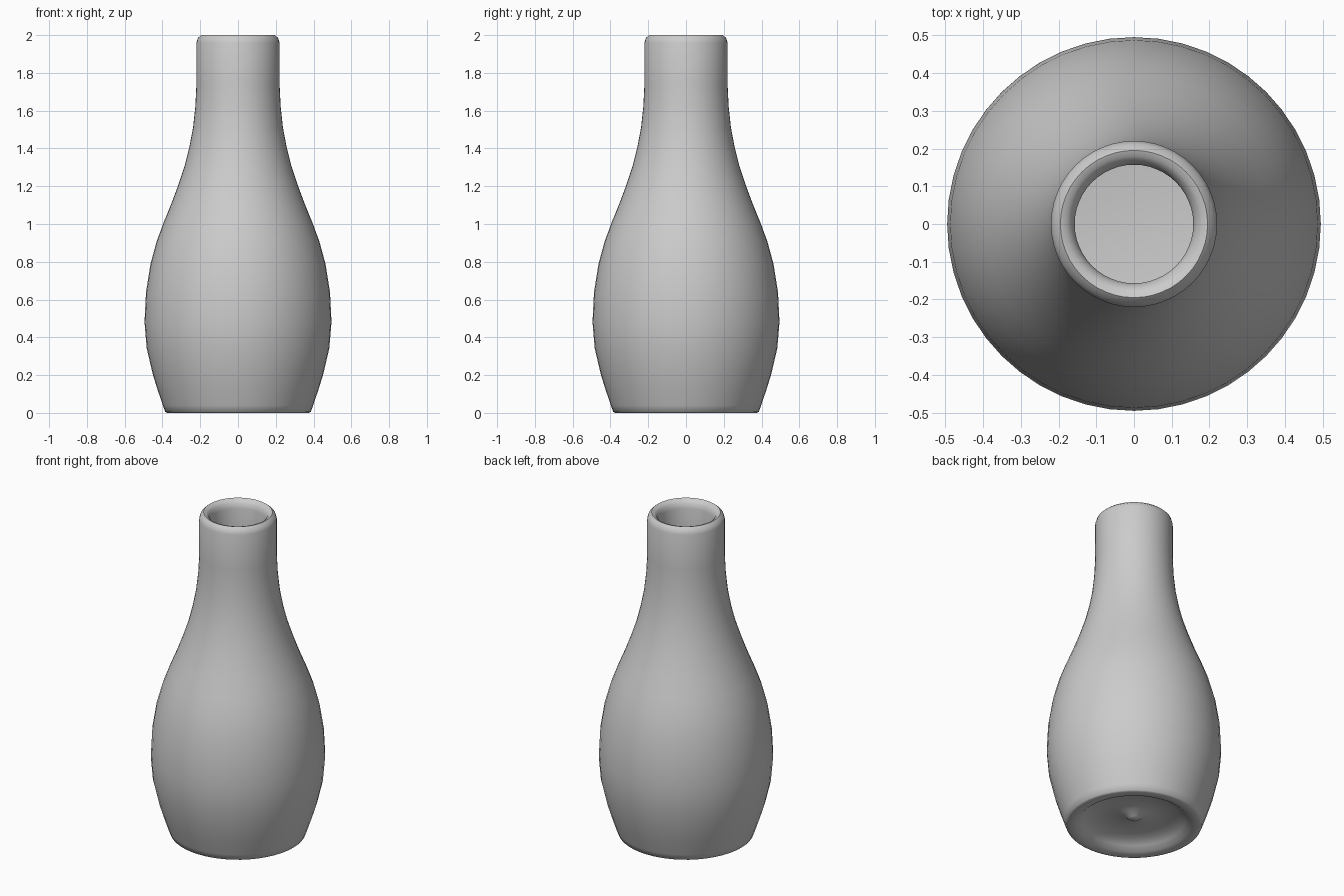
import bpy, bmesh, math

if "Cube" in bpy.data.objects:
    bpy.data.objects.remove(bpy.data.objects["Cube"])

SEGMENTS = 48

# Outer silhouette (radius, height), from foot to just below the lip
outer = [(0.385, 0.005), (0.398, 0.04), (0.425, 0.12), (0.45, 0.2), (0.483, 0.34),
         (0.495, 0.48), (0.487, 0.64), (0.463, 0.79), (0.43, 0.91), (0.393, 1.01),
         (0.352, 1.11), (0.315, 1.21), (0.282, 1.31), (0.257, 1.41), (0.238, 1.51),
         (0.226, 1.62), (0.22, 1.74), (0.22, 1.96)]

# Recessed underside with a small nub in the middle
underside = [(0, 0.035), (0.03, 0.04), (0.06, 0.065), (0.25, 0.055), (0.29, 0.03),
             (0.32, 0.005), (0.35, 0.0), (0.375, 0.0)]

# Rounded lip, then the inner wall following the outside, then the floor
lip = [(0.212, 1.985), (0.195, 2.0), (0.18, 1.995), (0.165, 1.98), (0.157, 1.95)]
inner = [(r - 0.063, z) for r, z in reversed(outer[2:-1])]
floor = [(0.32, 0.105), (0, 0.105)]
profile = underside + outer + lip + inner + floor

# Vase: spin the profile round the z axis
bm = bmesh.new()
verts = [bm.verts.new((r, 0, z)) for r, z in profile]
edges = [bm.edges.new(pair) for pair in zip(verts, verts[1:])]
bmesh.ops.spin(bm, geom=verts + edges, cent=(0, 0, 0), axis=(0, 0, 1),
               angle=math.tau, steps=SEGMENTS, use_merge=False)
bmesh.ops.remove_doubles(bm, verts=bm.verts, dist=0.0005)
bmesh.ops.recalc_face_normals(bm, faces=bm.faces)
mesh = bpy.data.meshes.new("vase")
bm.to_mesh(mesh)
bm.free()

vase = bpy.data.objects.new("vase", mesh)
bpy.context.collection.objects.link(vase)
bpy.context.view_layer.objects.active = vase
vase.select_set(True)
bpy.ops.object.shade_smooth_by_angle(angle=math.radians(50))
